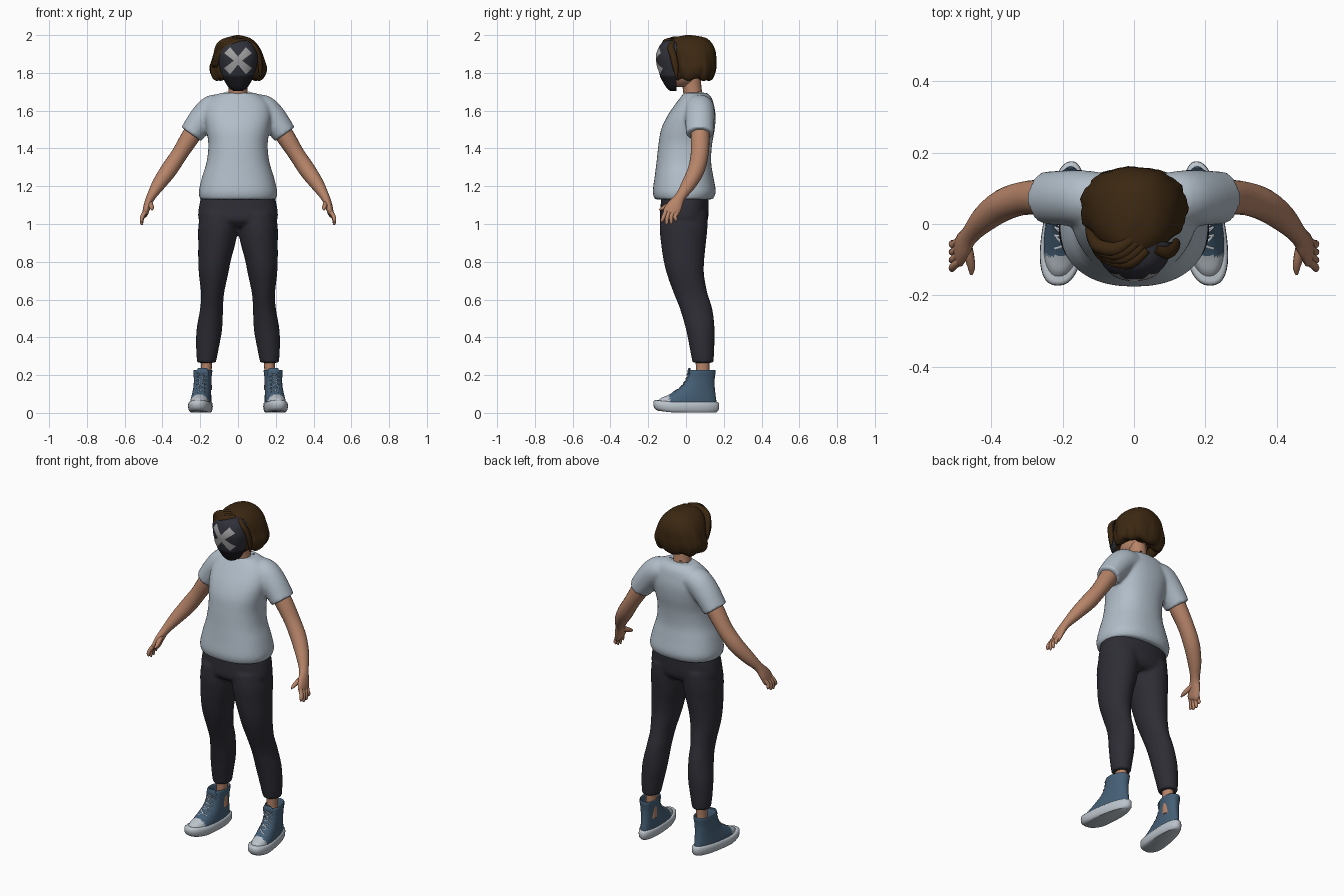
import bpy, bmesh
from math import sin, cos, pi, copysign
from mathutils import Vector
from mathutils.bvhtree import BVHTree

if "Cube" in bpy.data.objects:
    bpy.data.objects.remove(bpy.data.objects["Cube"])

BOTH = (1, -1)


def material(name, r, g, b):
    m = bpy.data.materials.new(name)
    m.use_nodes = True
    m.diffuse_color = (r, g, b, 1)
    bsdf = m.node_tree.nodes["Principled BSDF"]
    bsdf.inputs["Base Color"].default_value = (r, g, b, 1)
    bsdf.inputs["Roughness"].default_value = 0.8
    return m


SHIRT = material("pale blue cotton", 0.44, 0.51, 0.58)
PANTS = material("charcoal cloth", 0.027, 0.026, 0.035)
SKIN = material("skin", 0.47, 0.23, 0.14)
HAIR = material("dark brown hair", 0.045, 0.021, 0.006)
DENIM = material("denim blue", 0.06, 0.115, 0.18)
RUBBER = material("pale rubber", 0.5, 0.55, 0.6)
MASK = material("mask grey", 0.03, 0.031, 0.042)
MESH = material("mask black", 0.013, 0.013, 0.017)
CROSS = material("cross grey", 0.36, 0.36, 0.36)


def catmull(st, steps):
    """Smoothly interpolate stations (x, y, z, rx, ry)."""
    out = []
    for i in range(len(st) - 1):
        a, b, c, d = st[max(i - 1, 0)], st[i], st[i + 1], st[min(i + 2, len(st) - 1)]
        for k in range(steps):
            t = k / steps
            out.append([q + 0.5 * t * (r - p + t * (2 * p - 5 * q + 4 * r - s + t * (3 * (q - r) + s - p)))
                        for p, q, r, s in zip(a, b, c, d)])
    return out + [list(st[-1])]


def loft(bm, st, n=24, sides=(1,), flat=True, power=2.0, steps=4, warp=None):
    """Skin elliptical rings, level or square to the path."""
    pts = catmull(st, steps)
    for side in sides:
        rings = []
        for i, (x, y, z, rx, ry) in enumerate(pts):
            u, v = Vector((1, 0, 0)), Vector((0, 1, 0))
            if not flat:
                t = Vector(pts[min(i + 1, len(pts) - 1)][:3]) - Vector(pts[max(i - 1, 0)][:3])
                t.normalize()
                v = (v - t * v.dot(t)).normalized()
                u = v.cross(t)
            ring = []
            for k in range(n):
                a = 2 * pi * k / n
                c = copysign(abs(cos(a)) ** (2 / power), cos(a))
                s = copysign(abs(sin(a)) ** (2 / power), sin(a))
                p = Vector((x, y, z)) + u * c * max(rx, 0.001) + v * s * max(ry, 0.001)
                if warp:
                    p = warp(p, a)
                ring.append(bm.verts.new((p.x * side, p.y, p.z)))
            rings.append(ring)
        for lo, hi in zip(rings, rings[1:]):
            for k in range(n):
                j = (k + 1) % n
                bm.faces.new((lo[k], lo[j], hi[j], hi[k]))
        bm.faces.new(rings[0])
        bm.faces.new(rings[-1])


def span(z, half, front, back, x=0):
    """Station from a half width and a front and back limit."""
    return (x, (front + back) / 2, z, half, (back - front) / 2)


def finish(name, bm, mats, rule=None, blend=0, angle=50):
    bmesh.ops.recalc_face_normals(bm, faces=bm.faces)
    if rule:
        for f in bm.faces:
            f.material_index = rule(f.calc_center_median())
    me = bpy.data.meshes.new(name)
    bm.to_mesh(me)
    bm.free()
    ob = bpy.data.objects.new(name, me)
    bpy.context.collection.objects.link(ob)
    for m in mats:
        me.materials.append(m)
    bpy.ops.object.select_all(action='DESELECT')
    ob.select_set(True)
    bpy.context.view_layer.objects.active = ob
    bpy.ops.object.shade_smooth_by_angle(angle=angle * pi / 180)
    if blend:  # weld overlapping volumes into one soft skin
        r = ob.modifiers.new("weld", 'REMESH')
        r.mode, r.voxel_size, r.use_smooth_shade = 'VOXEL', 0.009, True
        s = ob.modifiers.new("soften", 'SMOOTH')
        s.factor, s.iterations = 0.5, blend
    return ob


# T-shirt: torso and sleeves
bm = bmesh.new()
loft(bm, [span(1.13, .2, -.165, .142), span(1.17, .208, -.176, .158), span(1.25, .19, -.166, .145),
          span(1.33, .166, -.156, .133), span(1.42, .157, -.146, .138), span(1.5, .168, -.132, .152),
          span(1.57, .178, -.1, .157), span(1.63, .168, -.06, .148), span(1.67, .135, -.03, .135),
          span(1.695, .09, -.01, .11)], n=40, power=2.3)
loft(bm, [(.07, .07, 1.62, .06, .07), (.13, .072, 1.61, .075, .078), (.185, .073, 1.56, .073, .078),
          (.248, .073, 1.475, .064, .074)], sides=BOTH, flat=False)
finish("shirt", bm, [SHIRT], blend=6)

# Ribbed collar
bm = bmesh.new()
RIM = [(.066 * cos(a), .04 + .056 * sin(a), 1.692 + .02 * sin(a)) for a in [2 * pi * k / 24 for k in range(25)]]
for p, q in zip(RIM, RIM[1:]):
    loft(bm, [(*p, .011, .011), (*q, .011, .011)], n=8, flat=True, steps=1)
finish("collar", bm, [SHIRT], blend=3)

# Trousers
bm = bmesh.new()
loft(bm, [span(.265, .05, .034, .146, .167), span(.34, .06, .02, .15, .162), span(.44, .068, .0, .152, .152),
          span(.55, .061, -.032, .14, .14), span(.63, .061, -.064, .115, .135), span(.73, .077, -.1, .096, .13),
          span(.81, .087, -.12, .097, .124), span(.9, .099, -.133, .106, .112), span(.98, .106, -.14, .114, .105),
          span(1.06, .1, -.135, .115, .1)], sides=BOTH)
loft(bm, [span(.985, .15, -.1, .09), span(1.02, .207, -.137, .115), span(1.09, .207, -.135, .12),
          span(1.16, .19, -.13, .12)], n=36, power=2.3)
finish("trousers", bm, [PANTS], blend=5)

# Arms with hands
bm = bmesh.new()
loft(bm, [(.2, .075, 1.54, .048, .05), (.25, .075, 1.465, .049, .05), (.31, .072, 1.37, .043, .047),
          (.367, .053, 1.285, .044, .045), (.42, .014, 1.21, .036, .038), (.46, -.03, 1.145, .024, .028),
          (.479, -.058, 1.1, .02, .04), (.49, -.08, 1.06, .016, .043), (.494, -.088, 1.045, .008, .034)],
     n=20, sides=BOTH, flat=False)
for i, tip in enumerate((1.008, .995, .998, 1.012)):
    y = -.112 + .02 * i
    loft(bm, [(.488, y + .008, 1.07, .012, .012), (.506, y - .006, 1.04, .011, .011),
              (.51, y - .014 + .004 * i, tip + .012, .009, .009), (.506, y - .016 + .004 * i, tip, .003, .003)],
         n=10, sides=BOTH, flat=False)
loft(bm, [(.47, -.055, 1.115, .015, .014), (.462, -.09, 1.1, .014, .014), (.456, -.12, 1.085, .011, .011),
          (.456, -.142, 1.075, .004, .004)], n=10, sides=BOTH, flat=False)
finish("arms", bm, [SKIN])

# Ankles
bm = bmesh.new()
loft(bm, [(.172, .088, .12, .034, .038), (.168, .088, .2, .028, .035), (.166, .088, .3, .03, .038)], n=16, sides=BOTH)
finish("ankles", bm, [SKIN])


# High-top shoes: toes are wider and turned slightly outward
def foot(p, a):
    return Vector((.195 + (p.x - .195) * (1 - p.y) - .11 * p.y, p.y, p.z + max(0, -p.y - .08) * .12))


def shoe_ring(z, half, front, back):
    return span(z, half, front, back, .195)


bm = bmesh.new()
loft(bm, [shoe_ring(.003, .05, -.15, .16), shoe_ring(.018, .059, -.17, .174), shoe_ring(.05, .059, -.172, .175),
          shoe_ring(.058, .05, -.16, .165)], n=40, sides=BOTH, power=2.4, steps=2, warp=foot)
finish("shoe_soles", bm, [RUBBER])

bm = bmesh.new()
loft(bm, [shoe_ring(.045, .053, -.157, .163), shoe_ring(.07, .052, -.135, .16), shoe_ring(.09, .051, -.1, .157),
          shoe_ring(.115, .049, -.06, .154), shoe_ring(.14, .048, -.025, .152), shoe_ring(.18, .049, .002, .152),
          shoe_ring(.222, .054, .014, .157), shoe_ring(.224, .047, .024, .148), shoe_ring(.18, .04, .03, .14)],
     n=40, sides=BOTH, power=2.2, warp=foot)
surface = BVHTree.FromBMesh(bm)
finish("shoe_uppers", bm, [DENIM, RUBBER], rule=lambda c: int(c.y < -.088))


def drape(tree, x, z, lift):
    hit = tree.ray_cast(Vector((x, -1, z)), Vector((0, 1, 0)))[0]
    return Vector((x, (hit.y if hit else 0) - lift, z))


# Tongues and crossed laces
bm = bmesh.new()
loft(bm, [(.188, .022, .17, .03, .008), (.188, .016, .215, .032, .009), (.188, .018, .238, .024, .005)],
     n=16, sides=BOTH)
finish("shoe_tongues", bm, [DENIM])
bm = bmesh.new()
for row in range(5):
    z = .108 + .021 * row
    for way in BOTH:
        path = [drape(surface, .194 + way * w * .027, z + .011 * (w + 1), .003) for w in (-1, -.5, 0, .5, 1)]
        loft(bm, [(*p, .0035, .0035) for p in path], n=6, sides=BOTH, flat=True, steps=1)
finish("laces", bm, [RUBBER])

# Head and neck
bm = bmesh.new()
loft(bm, [(0, .045, 1.64, .06, .055), (0, .035, 1.7, .05, .05), (0, .025, 1.78, .05, .052)], n=20)
loft(bm, [(0, -.03, 1.725, .03, .045), (0, -.025, 1.76, .07, .08), (0, -.02, 1.84, .095, .105),
          (0, -.01, 1.92, .085, .1), (0, 0, 1.97, .03, .04)], n=24)
finish("head", bm, [SKIN])

# Face mask, a curved shell with a darker lower guard
bm = bmesh.new()
loft(bm, [(0, -.05, z, half, depth) for z, half, depth in
          ((1.705, .025, .035), (1.725, .052, .056), (1.77, .078, .082), (1.785, .084, .088), (1.84, .1, .101),
           (1.89, .106, .106), (1.935, .095, .094), (1.965, .065, .07), (1.98, .02, .025))],
     n=48, power=2.2)
bmesh.ops.bisect_plane(bm, geom=bm.verts[:] + bm.edges[:] + bm.faces[:], plane_co=(0, -.05, 0),
                       plane_no=(0, 1, 0), clear_outer=True)
face = BVHTree.FromBMesh(bm)
finish("mask", bm, [MASK, MESH], rule=lambda c: int(c.z < 1.785))

# Painted cross, draped on the mask as thin strips
bm = bmesh.new()
for way in BOTH:
    rows = []
    for i in range(25):
        t = i / 12 - 1
        w = .012 + .008 * abs(t)
        rows.append([bm.verts.new(drape(face, way * (t * .058 + s * w), 1.865 + t * .056 - s * w, .004))
                     for s in (-.8, -.4, 0, .4, .8)])
    for a, b in zip(rows, rows[1:]):
        for k in range(4):
            quad = (a[k], a[k + 1], b[k + 1], b[k])
            bm.faces.new(quad if way < 0 else quad[::-1])
finish("mask_cross", bm, [CROSS])


# Bobbed hair with wavy locks and a side-swept fringe
def locks(p, a):
    low = max(0, min(1, (1.95 - p.z) / .15))
    ripple = 1 + low * (.022 * sin(11 * a + 18 * p.z) + .014 * sin(23 * a - 9 * p.z))
    return Vector((p.x * ripple, .045 + (p.y - .045) * ripple, p.z + low * .007 * sin(7 * a)))


bm = bmesh.new()
loft(bm, [span(1.79, .08, -.03, .08), span(1.765, .11, -.05, .115), span(1.775, .135, -.062, .142),
          span(1.82, .15, -.068, .158), span(1.87, .139, -.072, .16), span(1.92, .122, -.085, .155),
          span(1.96, .095, -.085, .135), span(1.987, .058, -.06, .1), span(2.0, .008, .0, .03)],
     n=72, power=2.25, warp=locks)
for drop in range(4):
    d = .012 * drop
    loft(bm, [(.035 - d, -.07 + d, 1.972 + d * .3, .01, .014), (-.01 - d, -.105 + d, 1.962 + d * .3, .018, .02),
              (-.06 - d, -.1 + d, 1.935 + d * .3, .019, .02), (-.1 - d * .5, -.075 + d, 1.885, .014, .018),
              (-.115 - d * .5, -.05 + d, 1.83, .004, .006)], n=12, flat=False)
loft(bm, [(.06, -.07, 1.965, .008, .012), (.092, -.08, 1.935, .012, .018), (.112, -.068, 1.89, .012, .018),
          (.118, -.055, 1.83, .012, .016), (.118, -.05, 1.775, .004, .005)], n=12, flat=False)
finish("hair", bm, [HAIR])
